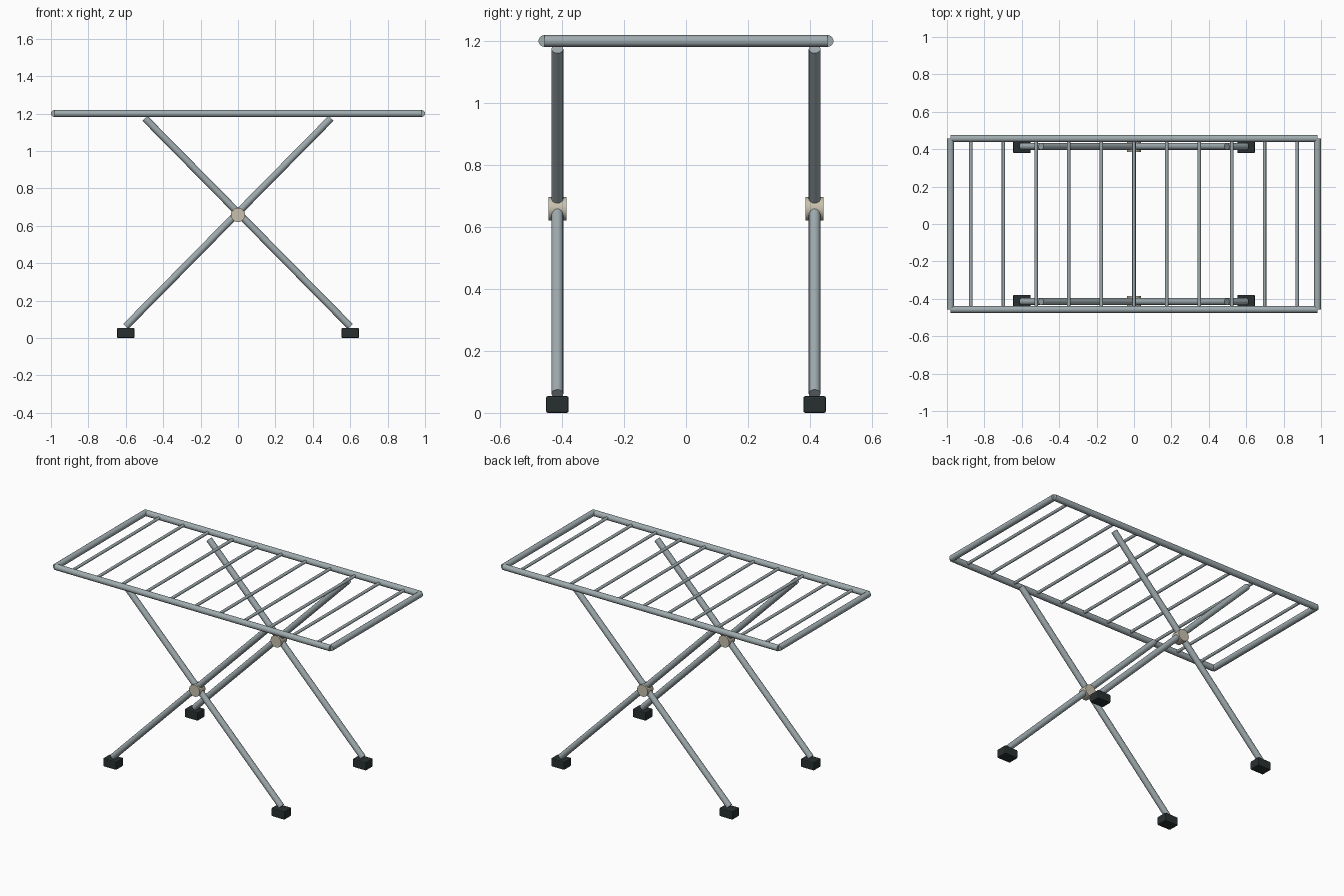
import bpy
import math
from mathutils import Vector

if "Cube" in bpy.data.objects:
    bpy.data.objects.remove(bpy.data.objects["Cube"])


def material(name, color):
    m = bpy.data.materials.new(name)
    m.diffuse_color = (*color, 1)
    m.use_nodes = True
    m.node_tree.nodes["Principled BSDF"].inputs["Base Color"].default_value = m.diffuse_color
    return m


STEEL = material("grey steel", (0.35, 0.41, 0.43))
RUBBER = material("black rubber", (0.022, 0.030, 0.030))
PIVOT = material("beige plastic", (0.58, 0.53, 0.42))

TUBE_R = 0.019
RAIL_Z = 1.2
RAIL_X = 0.981
RAIL_Y = 0.457
LEG_Y = 0.415


def tube(name, a, b, radius, mat, sides=16):
    """Capped round bar between two points."""
    a, b = Vector(a), Vector(b)
    d = b - a
    bpy.ops.mesh.primitive_cylinder_add(vertices=sides, radius=radius, depth=d.length,
                                        location=(a + b) / 2,
                                        rotation=d.to_track_quat('Z', 'Y').to_euler())
    ob = bpy.context.object
    ob.name = name
    ob.data.materials.append(mat)
    bpy.ops.object.shade_smooth_by_angle(angle=math.radians(35))
    return ob


def foot(name, x, y):
    """Rubber block with softened edges."""
    bpy.ops.mesh.primitive_cube_add(size=1, location=(x, y, 0.027))
    ob = bpy.context.object
    ob.name = name
    ob.scale = (0.094, 0.073, 0.054)
    bpy.ops.object.transform_apply(location=False, rotation=False, scale=True)
    ob.data.materials.append(RUBBER)
    bevel = ob.modifiers.new("soft edges", 'BEVEL')
    bevel.width = 0.006
    bevel.segments = 2


# Rectangular top frame
for s, side in ((-1, "front"), (1, "back")):
    tube(side + "_rail", (-RAIL_X, s * RAIL_Y, RAIL_Z), (RAIL_X, s * RAIL_Y, RAIL_Z), TUBE_R, STEEL)
for s, side in ((-1, "left"), (1, "right")):
    tube(side + "_end_rail", (s * RAIL_X, -RAIL_Y, RAIL_Z), (s * RAIL_X, RAIL_Y, RAIL_Z), TUBE_R, STEEL)

# Thin drying rungs
for i in range(-5, 6):
    x = i * 0.1745
    tube(f"rung_{i + 6}", (x, -RAIL_Y, RAIL_Z), (x, RAIL_Y, RAIL_Z), 0.0095, STEEL, 12)

# Crossed legs, pivots and feet
for sy, depth in ((-1, "front"), (1, "back")):
    y = sy * LEG_Y
    for sx, side in ((-1, "left"), (1, "right")):
        tube(f"{depth}_{side}_leg", (sx * 0.6, y, 0.062), (-sx * 0.497, y, 1.174), TUBE_R, STEEL)
        foot(f"{depth}_{side}_foot", sx * 0.6, y)
    tube(depth + "_pivot", (0, y - 0.029, 0.658), (0, y + 0.029, 0.658), 0.038, PIVOT, 20)
